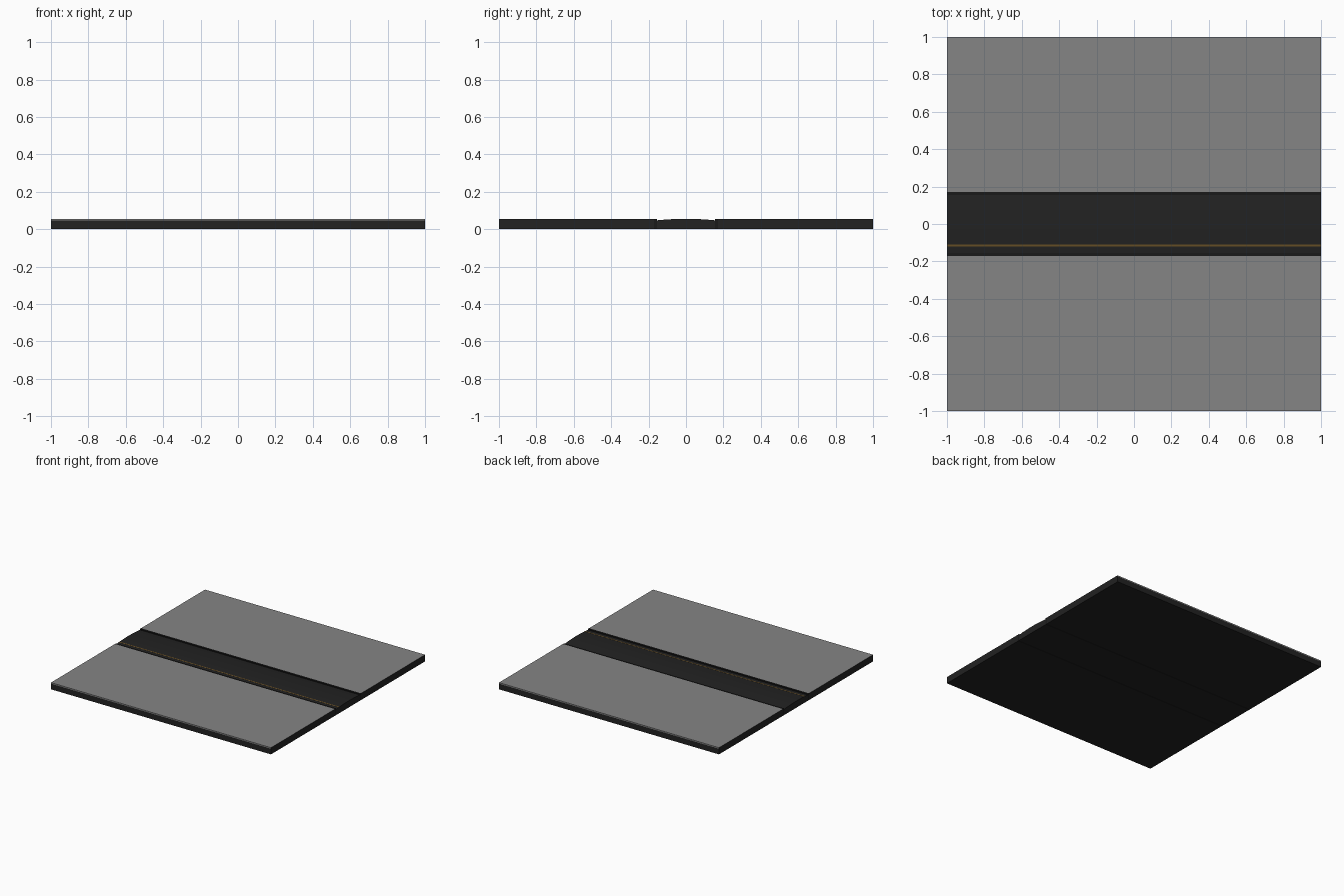
import bpy, bmesh

if "Cube" in bpy.data.objects:
    bpy.data.objects.remove(bpy.data.objects["Cube"])

def mat(name, c):
    m = bpy.data.materials.new(name)
    m.diffuse_color = (*c, 1)
    m.use_nodes = True
    m.node_tree.nodes["Principled BSDF"].inputs["Base Color"].default_value = m.diffuse_color
    return m

asphalt = mat("asphalt", (0.016, 0.016, 0.016))
paving = mat("paving_grey", (0.235, 0.235, 0.235))
kerb_dark = mat("kerb_black", (0.01, 0.01, 0.01))
paint = mat("line_ochre", (0.14, 0.08, 0.02))

def extrude_x(name, profile, m):
    """Extrude a y-z profile along x over the whole tile."""
    bm = bmesh.new()
    a = [bm.verts.new((-1, y, z)) for y, z in profile]
    f = bm.faces.new(a)
    r = bmesh.ops.extrude_face_region(bm, geom=[f])
    for v in r["geom"]:
        if isinstance(v, bmesh.types.BMVert):
            v.co.x = 1
    bmesh.ops.recalc_face_normals(bm, faces=bm.faces)
    me = bpy.data.meshes.new(name)
    bm.to_mesh(me)
    bm.free()
    me.materials.append(m)
    ob = bpy.data.objects.new(name, me)
    bpy.context.collection.objects.link(ob)
    return ob

def crown(y):
    # cambered road surface height
    return 0.055 - 0.008 * (abs(y) / 0.155) ** 2

# cambered road with the ground slab below
N = 12
road = [(-0.155 + 0.31 * i / N, crown(-0.155 + 0.31 * i / N)) for i in range(N + 1)]
extrude_x("road", [(-0.155, 0)] + road + [(0.155, 0)], asphalt)

for s, side in ((-1, "front"), (1, "back")):
    # kerb beside the road
    extrude_x(side + "_kerb", [(s * 0.155, 0), (s * 0.17, 0), (s * 0.17, 0.055), (s * 0.155, 0.055)], kerb_dark)
    # pavement block: grey top and outer lip, dark body
    ob = extrude_x(side + "_pavement", [(s * 0.17, 0), (s, 0), (s, 0.046), (s, 0.055), (s * 0.17, 0.055)], asphalt)
    ob.data.materials.append(paving)
    for p in ob.data.polygons:
        if p.center.z > 0.048 and abs(p.normal.x) < 0.5:
            p.material_index = 1

# painted edge line
extrude_x("edge_line", [(y, crown(y) + d) for y, d in
          ((-0.12, -0.001), (-0.11, -0.001), (-0.11, 0.0008), (-0.12, 0.0008))], paint)
